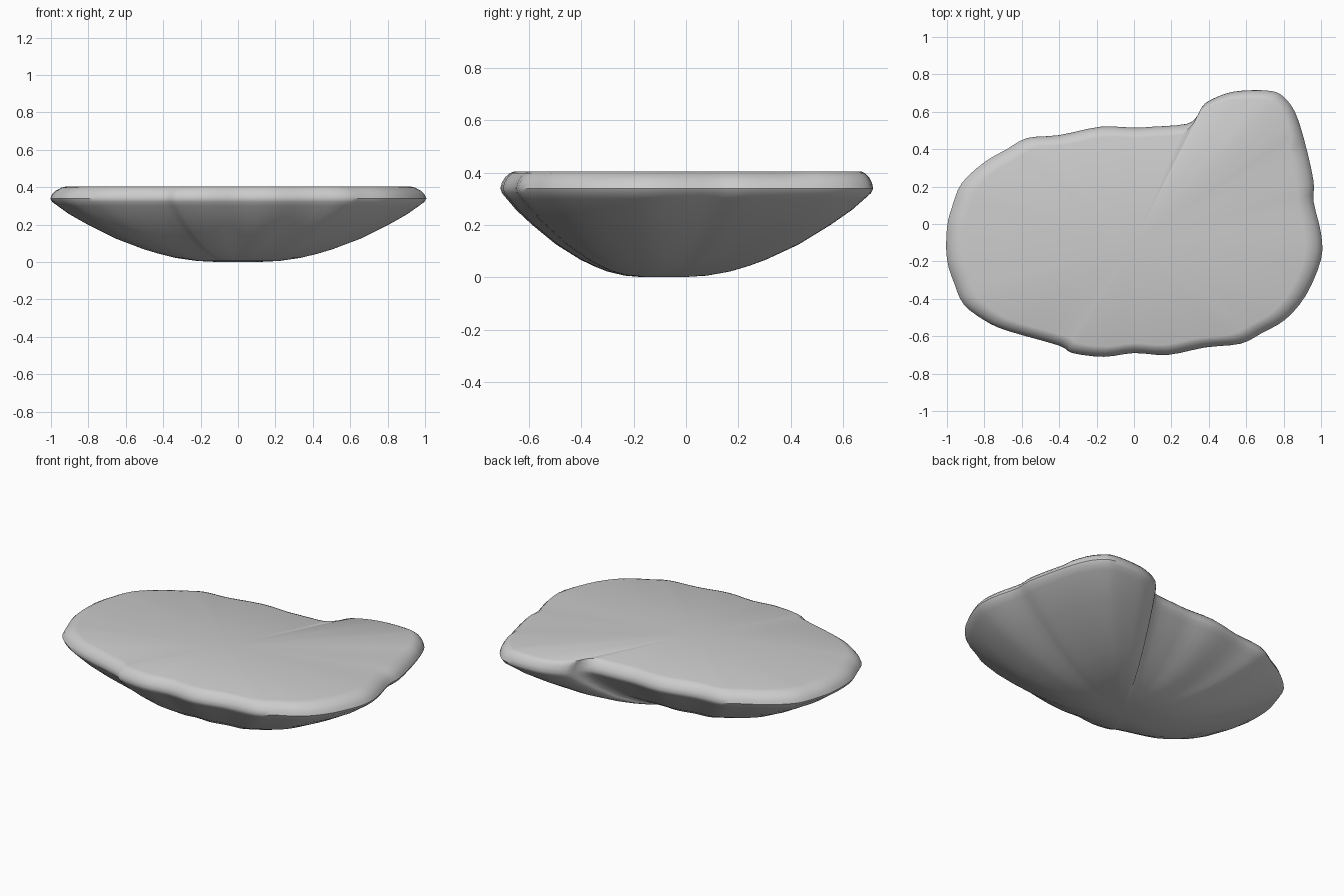
import bpy, bmesh
from mathutils import Vector

if "Cube" in bpy.data.objects:
    bpy.data.objects.remove(bpy.data.objects["Cube"])

# Plan outline, counter-clockwise from the right
OUTLINE = [(1, -.05), (.96, .12), (.96, .23), (.91, .45), (.86, .6), (.80, .68), (.74, .71),
           (.62, .715), (.5, .70), (.38, .645), (.34, .58), (.28, .535), (.1, .52), (0, .515),
           (-.18, .52), (-.4, .475), (-.57, .46), (-.68, .4), (-.8, .33), (-.92, .22),
           (-.97, .1), (-1, -.02), (-1, -.19), (-.96, -.32), (-.91, -.43), (-.8, -.515),
           (-.68, -.57), (-.4, -.65), (-.33, -.69), (-.16, -.71), (0, -.69), (.18, -.70),
           (.38, -.66), (.57, -.64), (.68, -.585), (.81, -.51), (.92, -.38), (1, -.19)]
# Radial profile: fraction of outline radius, height
PROFILE = [(.12, .001), (.22, .006), (.33, .022), (.42, .044), (.5, .068), (.65, .125),
           (.8, .2), (.9, .257), (.96, .3), (.99, .322), (1, .34), (.99, .362),
           (.97, .382), (.94, .398), (.91, .405)]
CENTRE = Vector((0, -.1))


def smooth_loop(pts, steps=3):
    """Closed Catmull-Rom resampling."""
    pts = [Vector(p) for p in pts]
    n, out = len(pts), []
    for i in range(n):
        a, b, c, d = (pts[(i + k) % n] for k in (-1, 0, 1, 2))
        for s in range(steps):
            t = s / steps
            out.append(.5 * (2 * b + (c - a) * t + (2 * a - 5 * b + 4 * c - d) * t * t
                             + (3 * b - a - 3 * c + d) * t ** 3))
    return out


# Rounded island slab: bowl underside, soft rim, flat top
outline = smooth_loop(OUTLINE)
bm = bmesh.new()
rings = []
for i, (f, z) in enumerate(PROFILE):
    ring = []
    for p in outline:
        k = f
        if i > 10 and p.y > .5 and p.x > .3:
            k = 1 - (1 - f) * .65        # tighter rim on the back lobe
        q = CENTRE + (p - CENTRE) * k
        ring.append(bm.verts.new((q.x, q.y, z)))
    rings.append(ring)
n = len(outline)
for lo, hi in zip(rings, rings[1:]):
    for j in range(n):
        bm.faces.new((lo[j], lo[(j + 1) % n], hi[(j + 1) % n], hi[j]))
bottom = bm.verts.new((CENTRE.x, CENTRE.y, 0))
top = bm.verts.new((CENTRE.x, CENTRE.y, PROFILE[-1][1]))
for j in range(n):
    k = (j + 1) % n
    bm.faces.new((rings[0][k], rings[0][j], bottom))
    bm.faces.new((rings[-1][j], rings[-1][k], top))
bmesh.ops.recalc_face_normals(bm, faces=bm.faces)

mesh = bpy.data.meshes.new("slab")
bm.to_mesh(mesh)
bm.free()
slab = bpy.data.objects.new("rounded_slab", mesh)
bpy.context.collection.objects.link(slab)
bpy.context.view_layer.objects.active = slab
slab.select_set(True)
bpy.ops.object.shade_smooth_by_angle(angle=.7)
